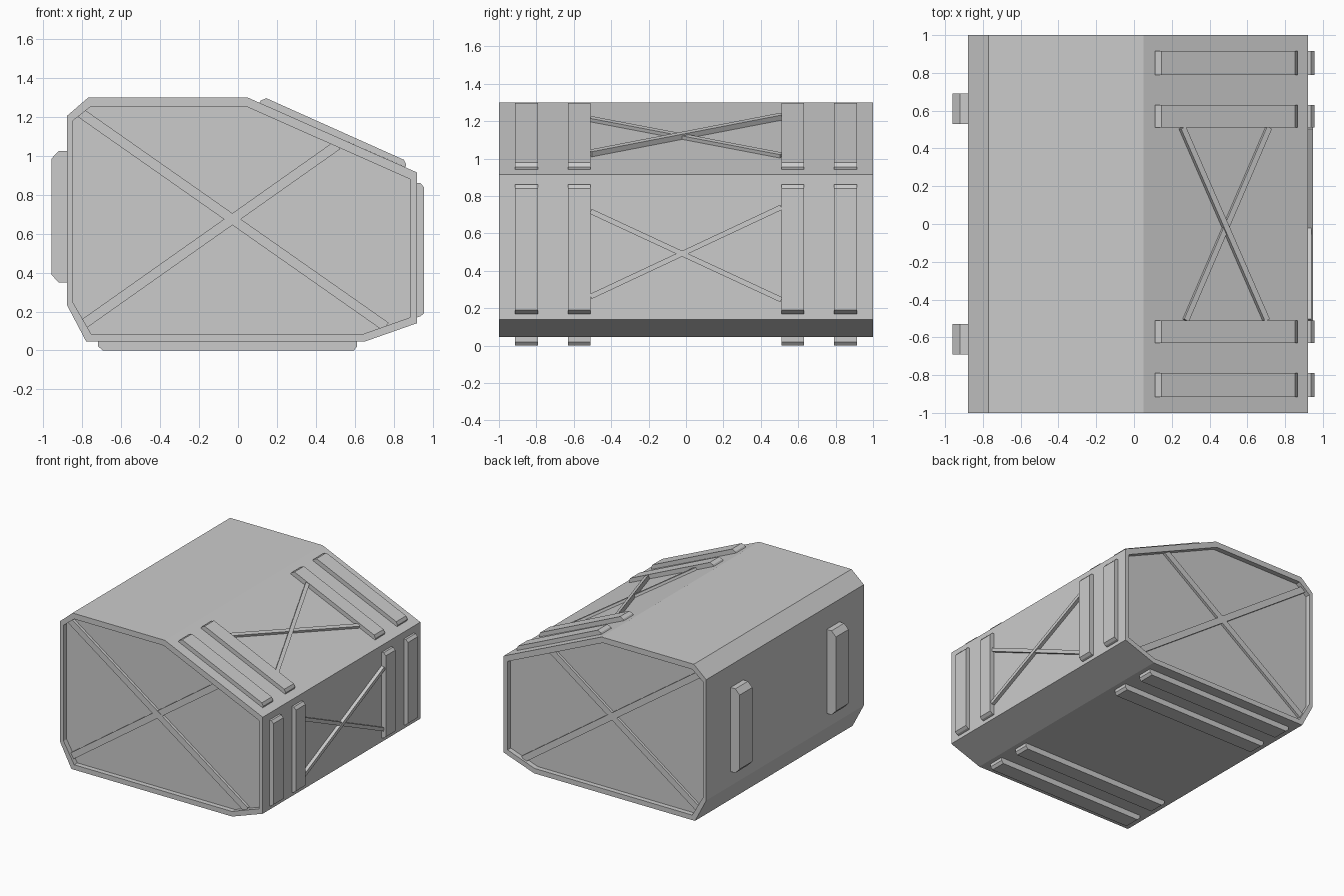
import bpy, bmesh
from mathutils import Vector

if "Cube" in bpy.data.objects:
    bpy.data.objects.remove(bpy.data.objects["Cube"])


def make(name, verts, faces):
    me = bpy.data.meshes.new(name)
    bm = bmesh.new()
    vs = [bm.verts.new(v) for v in verts]
    for f in faces:
        bm.faces.new([vs[i] for i in f])
    bmesh.ops.recalc_face_normals(bm, faces=bm.faces)
    bm.to_mesh(me)
    bm.free()
    ob = bpy.data.objects.new(name, me)
    bpy.context.collection.objects.link(ob)
    return ob


def loft(name, rings):
    """Join (x, z) profiles placed at given y positions and cap both ends."""
    n = len(rings[0][0])
    verts = [(x, y, z) for prof, y in rings for x, z in prof]
    faces = [range(n), range((len(rings) - 1) * n, len(rings) * n)]
    for r in range(len(rings) - 1):
        for i in range(n):
            j = (i + 1) % n
            faces.append((r * n + i, r * n + j, r * n + n + j, r * n + n + i))
    return make(name, verts, faces)


def bar(name, p, q, normal, width, height):
    """Flat bar from p to q lying on a surface with the given normal."""
    p, q, nrm = Vector(p), Vector(q), Vector(normal).normalized()
    side = (q - p).cross(nrm).normalized() * width / 2
    verts = [e + side * s + nrm * h for e in (p, q)
             for s, h in ((-1, -0.004), (1, -0.004), (1, height), (-1, height))]
    faces = [(0, 1, 2, 3), (4, 5, 6, 7)]
    faces += [(i, (i + 1) % 4, (i + 1) % 4 + 4, i + 4) for i in range(4)]
    return make(name, verts, faces)


# Container body with recessed end panels
outer = [(-0.88, 1.205), (-0.77, 1.30), (0.05, 1.30), (0.92, 0.915),
         (0.92, 0.14), (0.65, 0.045), (-0.78, 0.045), (-0.88, 0.235)]
inner = [(-0.85, 1.18), (-0.755, 1.255), (0.04, 1.255), (0.885, 0.88),
         (0.885, 0.17), (0.645, 0.085), (-0.755, 0.085), (-0.85, 0.25)]
D = 0.04
loft("container_body", [(inner, -1 + D), (inner, -1), (outer, -1),
                        (outer, 1), (inner, 1), (inner, 1 - D)])

# Crossed braces on both end panels
for s, end in ((-1, "front"), (1, "back")):
    y = s * (1 - D)
    bar(end + "_brace_long", (-0.81, y, 1.222), (0.76, y, 0.122), (0, s, 0), 0.05, 0.022)
    bar(end + "_brace_short", (-0.79, y, 0.138), (0.51, y, 1.055), (0, s, 0), 0.05, 0.02)

# Strap profiles with chamfered ends, repeated along the length
side_strap = [(0.92, 0.86), (0.937, 0.86), (0.956, 0.84),
              (0.956, 0.19), (0.937, 0.175), (0.92, 0.17)]
roof_strap = [(0.11, 1.273), (0.117, 1.284), (0.145, 1.297),
              (0.853, 0.98), (0.865, 0.955), (0.86, 0.942)]
floor_strap = [(-0.72, 0.045), (-0.72, 0.022), (-0.695, 0),
               (0.595, 0), (0.612, 0.02), (0.612, 0.045)]
handle = [(-0.88, 1.025), (-0.922, 1.025), (-0.96, 0.985),
          (-0.96, 0.39), (-0.922, 0.35), (-0.88, 0.35)]
for s in (-1, 1):
    for a, b in ((0.51, 0.63), (0.79, 0.915)):
        for name, prof in (("side_strap", side_strap), ("roof_strap", roof_strap),
                           ("floor_strap", floor_strap)):
            loft(name, [(prof, s * a), (prof, s * b)])
    loft("left_block", [(handle, s * 0.53), (handle, s * 0.69)])

# Crossed braces on the right wall
bar("side_brace_a", (0.92, -0.51, 0.262), (0.92, 0.51, 0.74), (1, 0, 0), 0.028, 0.028)
bar("side_brace_b", (0.92, -0.51, 0.718), (0.92, 0.51, 0.245), (1, 0, 0), 0.028, 0.02)


# Crossed braces on the sloping roof
def on_roof(x, y):
    return (x, y, 1.30 - (x - 0.05) * 0.385 / 0.87)


roof_normal = (0.385, 0, 0.87)
bar("roof_brace_a", on_roof(0.695, -0.51), on_roof(0.25, 0.51), roof_normal, 0.03, 0.03)
bar("roof_brace_b", on_roof(0.27, -0.51), on_roof(0.71, 0.51), roof_normal, 0.03, 0.02)
